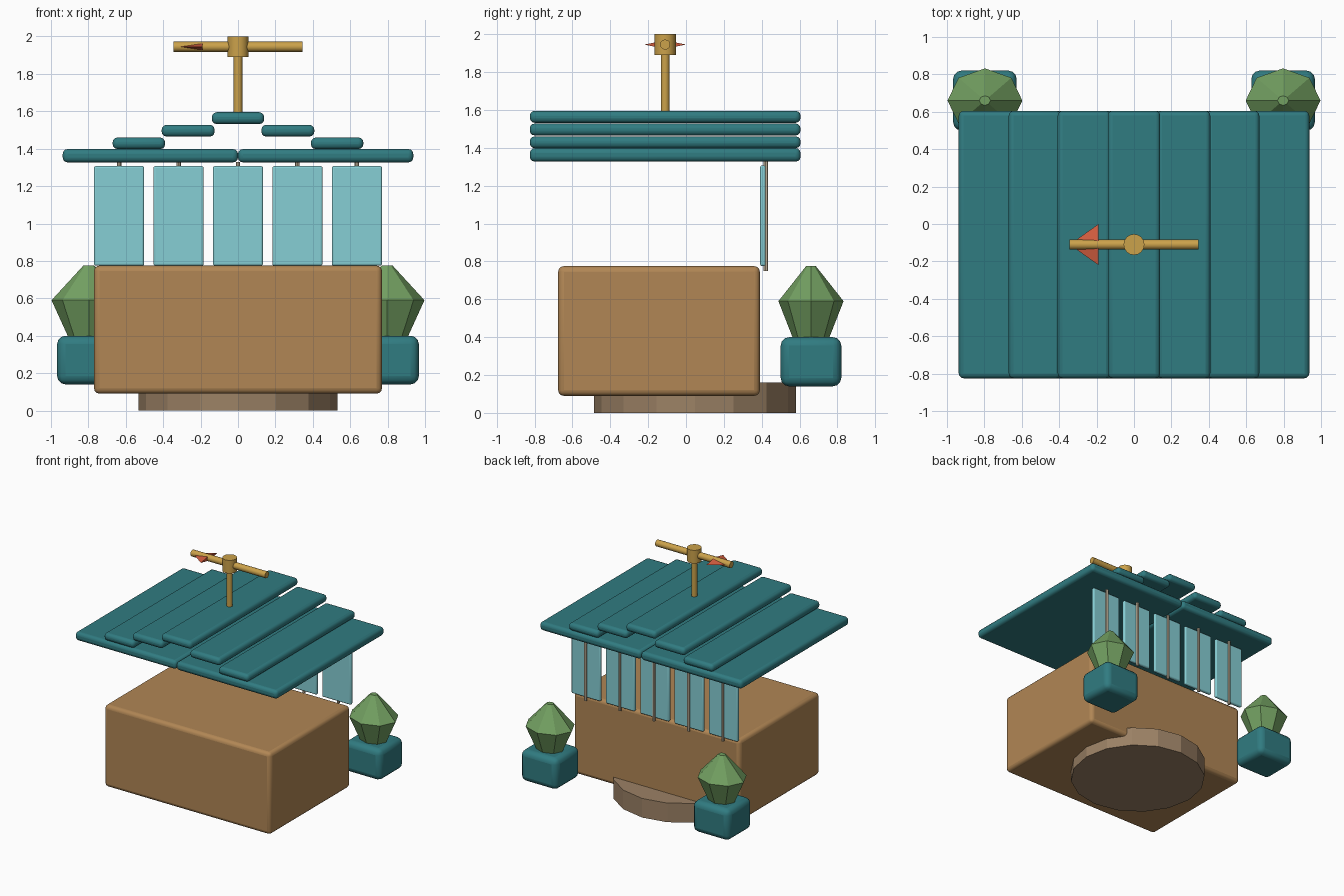
import bpy, math

if "Cube" in bpy.data.objects:
    bpy.data.objects.remove(bpy.data.objects["Cube"])

def material(name, rgb):
    m = bpy.data.materials.new(name)
    m.diffuse_color = (*rgb, 1)
    m.use_nodes = True
    m.node_tree.nodes["Principled BSDF"].inputs["Base Color"].default_value = m.diffuse_color
    return m

TEAL = material("teal", (0.03, 0.20, 0.22))
WOOD = material("wood", (0.44, 0.24, 0.09))
STONE = material("stone", (0.33, 0.22, 0.13))
GLASS = material("glass", (0.24, 0.62, 0.66))
LEAF = material("leaf", (0.17, 0.35, 0.12))
BRASS = material("brass", (0.60, 0.36, 0.07))
RED = material("red", (0.65, 0.11, 0.05))
CREAM = material("cream", (0.60, 0.50, 0.36))

def finish(name, mat, smooth=True):
    o = bpy.context.object
    o.name = name
    o.data.materials.append(mat)
    bpy.ops.object.transform_apply(location=False, rotation=True, scale=True)
    if smooth:
        bpy.ops.object.shade_smooth_by_angle(angle=math.radians(35))
    return o

def box(name, x, y, z, mat, bevel):
    """Rounded box from (min, max) pairs."""
    r = (x, y, z)
    bpy.ops.mesh.primitive_cube_add(size=1, location=[(a + b) / 2 for a, b in r])
    bpy.context.object.scale = [b - a for a, b in r]
    o = finish(name, mat)
    mod = o.modifiers.new("round", 'BEVEL')
    mod.width, mod.segments = bevel, 3
    return o

def cone(name, loc, r1, r2, depth, sides, mat, rot=(0, 0, 0), smooth=True):
    bpy.ops.mesh.primitive_cone_add(vertices=sides, radius1=r1, radius2=r2,
                                    depth=depth, location=loc, rotation=rot)
    return finish(name, mat, smooth)

# Counter body on its round plinth
cone("plinth", (0, 0.047, 0.08), 0.533, 0.533, 0.16, 16, STONE, smooth=False)
box("counter_body", (-0.77, 0.77), (-0.675, 0.39), (0.09, 0.775), WOOD, 0.03)

# Glass panes with slim rods behind
for i in range(5):
    x = (i - 2) * 0.318
    box(f"pane_{i}", (x - 0.134, x + 0.134), (0.392, 0.42), (0.775, 1.307), GLASS, 0.01)
    cone(f"rod_{i}", (x, 0.421, 1.04), 0.012, 0.012, 0.58, 8, CREAM)

# Stepped plank roof
RY = (-0.825, 0.605)
box("ridge_plank", (-0.14, 0.14), RY, (1.532, 1.595), TEAL, 0.026)
for side in (-1, 1):
    for n, a, b, z0, z1 in (("eave", 0.0, 0.937, 1.327, 1.398),
                            ("lower", 0.39, 0.67, 1.398, 1.46),
                            ("upper", 0.125, 0.408, 1.465, 1.528)):
        box(f"{n}_plank", sorted((side * a, side * b)), RY, (z0, z1), TEAL, 0.026)

    # Planter with faceted shrub
    px, py = side * 0.797, 0.66
    box("planter", (px - 0.17, px + 0.17), (py - 0.16, py + 0.16), (0.14, 0.40), TEAL, 0.045)
    rings = [(0.10, 0.37), (0.20, 0.59), (0.03, 0.775)]
    verts = [(r * math.cos(k * math.pi / 4), 0.86 * r * math.sin(k * math.pi / 4), z)
             for r, z in rings for k in range(8)]
    faces = [(j * 8 + k, j * 8 + (k + 1) % 8, j * 8 + 8 + (k + 1) % 8, j * 8 + 8 + k)
             for j in range(2) for k in range(8)]
    faces += [tuple(range(7, -1, -1)), tuple(range(16, 24))]
    me = bpy.data.meshes.new("shrub")
    me.from_pydata(verts, [], faces)
    me.materials.append(LEAF)
    shrub = bpy.data.objects.new("shrub", me)
    shrub.location = (px, py, 0)
    bpy.context.collection.objects.link(shrub)

# Weather vane
VY, VZ = -0.11, 1.945
cone("vane_pole", (0, VY, 1.75), 0.023, 0.023, 0.36, 12, BRASS)
cone("vane_hub", (0, VY, VZ), 0.056, 0.056, 0.11, 16, BRASS)
cone("vane_bar", (0, VY, VZ), 0.027, 0.027, 0.69, 12, BRASS, rot=(0, math.pi / 2, 0))
arrow = cone("vane_arrow", (-0.267, VY, VZ), 0.11, 0, 0.155, 4, RED,
             rot=(0, -math.pi / 2, 0), smooth=False)
arrow.scale.z = 0.2
